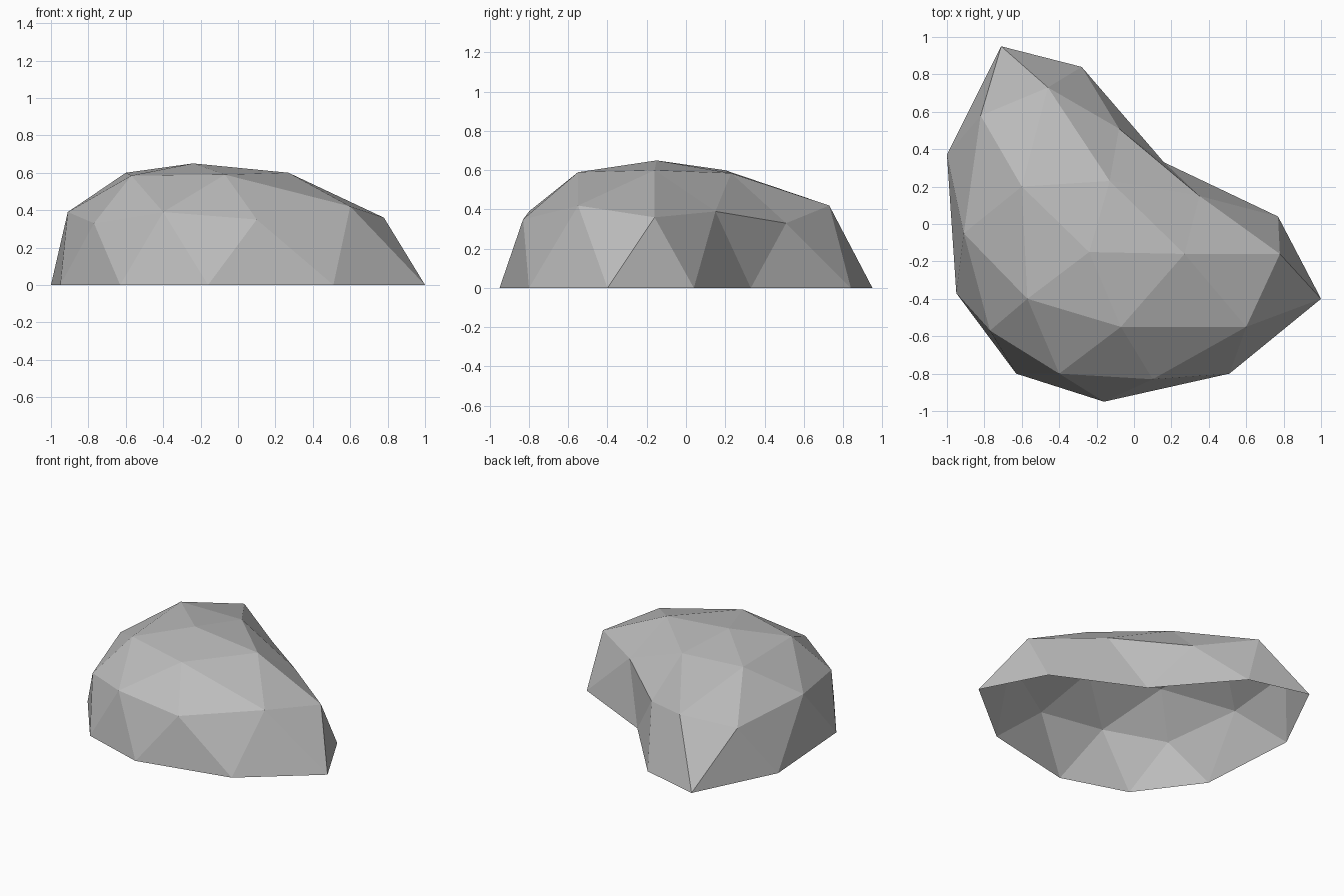
import bpy
import bmesh

# Remove the default cube only
default_cube = bpy.data.objects.get("Cube")
if default_cube:
    bpy.data.objects.remove(default_cube, do_unlink=True)


def make_material(name, colour):
    material = bpy.data.materials.new(name)
    material.use_nodes = True
    material.diffuse_color = colour
    for node in material.node_tree.nodes:
        if node.type == "BSDF_PRINCIPLED":
            node.inputs["Base Color"].default_value = colour
    return material


def add_ring(mesh, points):
    """Add one contour of the rock, counter-clockwise seen from above."""
    return [mesh.verts.new(point) for point in points]


def next_of(ring, index):
    return ring[(index + 1) % len(ring)]


# Ground contour, with the hollow on the back left flank
ground_outline = [
    (1, -.4), (.77, .04), (.16, .33), (-.28, .84), (-.71, .95),
    (-1, .37), (-.95, -.37), (-.63, -.8), (-.16, -.95), (.51, -.8),
]

# Shoulder contour, each corner standing between two ground corners
shoulder_outline = [
    (.78, -.16, .36), (.35, .15, .39), (-.08, .51, .33), (-.46, .73, .42),
    (-.82, .58, .36), (-.91, -.05, .39), (-.77, -.57, .33), (-.4, -.8, .39),
    (.1, -.83, .35), (.6, -.55, .42),
]

# Crown contour around the peak, with half as many corners
crown_outline = [
    (.27, -.16, .6), (-.13, .23, .585), (-.6, .2, .6),
    (-.57, -.4, .585), (-.07, -.55, .59),
]

rock_mesh = bmesh.new()
ground = add_ring(rock_mesh, [(x, y, 0) for x, y in ground_outline])
shoulder = add_ring(rock_mesh, shoulder_outline)
crown = add_ring(rock_mesh, crown_outline)
peak = rock_mesh.verts.new((-.24, -.15, .65))

# Steep sides: alternating triangles from ground to shoulder
for i, corner in enumerate(shoulder):
    rock_mesh.faces.new((ground[i], next_of(ground, i), corner))
    rock_mesh.faces.new((next_of(ground, i), next_of(shoulder, i), corner))

# Sloping upper band and the cap: each crown corner fans to three shoulder corners
for j, corner in enumerate(crown):
    middle = j * 2
    before, centre, after = (shoulder[middle - 1], shoulder[middle],
                             next_of(shoulder, middle))
    following = next_of(crown, j)
    rock_mesh.faces.new((before, centre, corner))
    rock_mesh.faces.new((centre, after, corner))
    rock_mesh.faces.new((after, following, corner))
    rock_mesh.faces.new((corner, following, peak))

# The rock is an open shell underneath, with flat facets
data = bpy.data.meshes.new("rock")
rock_mesh.to_mesh(data)
rock_mesh.free()
data.materials.append(make_material("stone grey", (.5, .5, .5, 1)))
rock = bpy.data.objects.new("rock", data)
bpy.context.collection.objects.link(rock)
